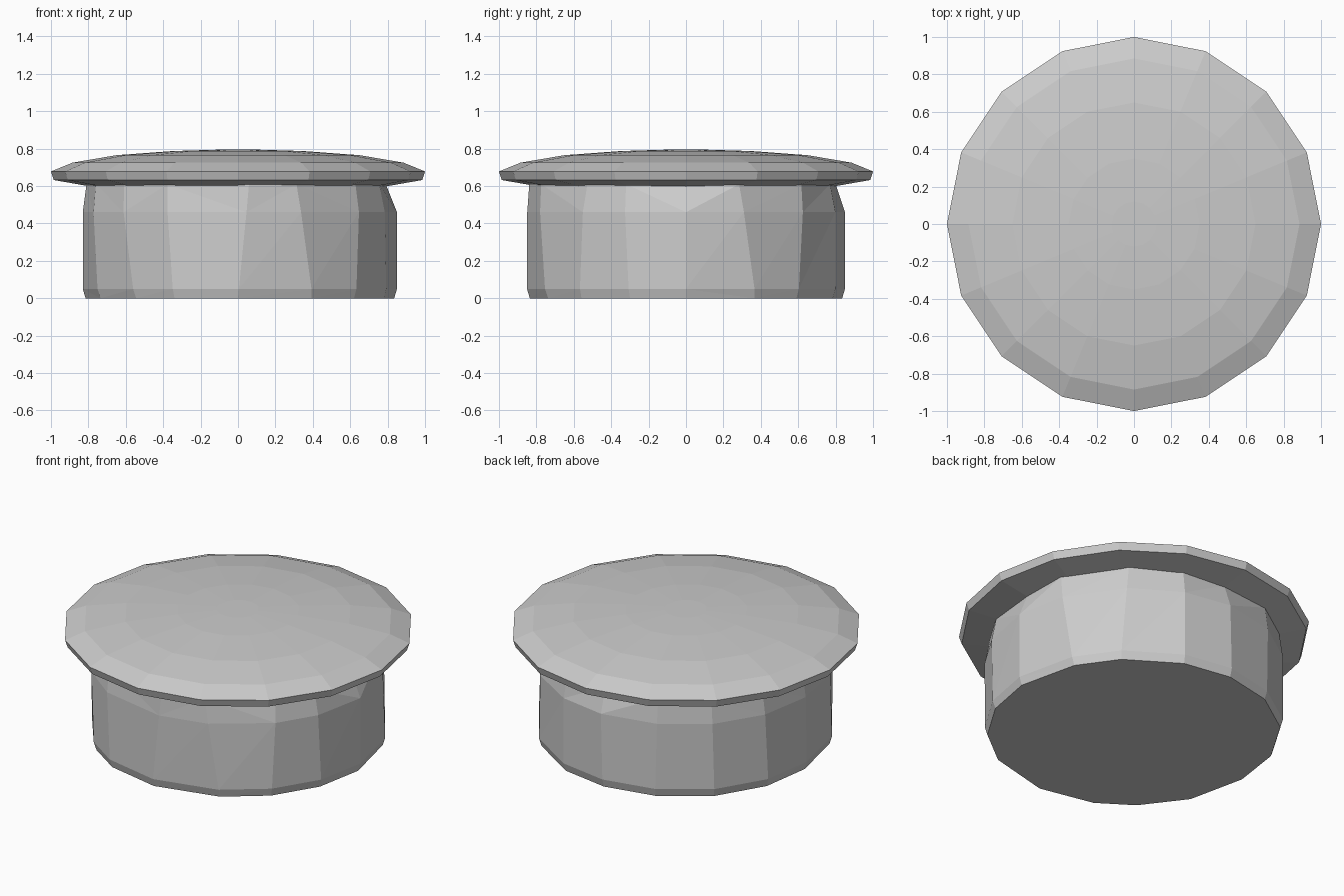
import bpy, bmesh
from math import sin, cos, radians

if "Cube" in bpy.data.objects:
    bpy.data.objects.remove(bpy.data.objects["Cube"])


def ring_solid(name, rings):
    """Skin a stack of equal-length point rings and close both ends."""
    bm = bmesh.new()
    loops = [[bm.verts.new(p) for p in ring] for ring in rings]
    n = len(loops[0])
    for a, b in zip(loops, loops[1:]):
        for i in range(n):
            j = (i + 1) % n
            bm.faces.new((a[i], a[j], b[j], b[i]))
    bm.faces.new(loops[0][::-1])
    bm.faces.new(loops[-1])
    # split twisted wall panels so every facet is flat
    walls = [f for f in bm.faces if len(f.verts) == 4]
    bmesh.ops.connect_verts_nonplanar(bm, angle_limit=0.01, faces=walls)
    bmesh.ops.recalc_face_normals(bm, faces=bm.faces)
    mesh = bpy.data.meshes.new(name)
    bm.to_mesh(mesh)
    bm.free()
    obj = bpy.data.objects.new(name, mesh)
    bpy.context.collection.objects.link(obj)
    return obj


def polar(radius, degrees, z):
    # angle 0 faces the front (-y), increasing towards +x
    t = radians(degrees)
    return (radius * sin(t), -radius * cos(t), z)


# domed lid: sixteen sides, shallow dome and bevelled rim
lid_profile = [(0.79, 0.598), (0.985, 0.632), (1.0, 0.678), (0.885, 0.725),
               (0.65, 0.765), (0.35, 0.787), (0.12, 0.794)]
ring_solid("domed_lid", [[polar(r, i * 22.5, z) for i in range(16)]
                         for r, z in lid_profile])

# hewn base: uneven facets (bottom angle, top angle, shoulder radius, top radius)
sides = [(0, 4, .85, .84), (28, 22, .85, .835), (48, 50, .85, .82),
         (69, 67, .85, .82), (90, 90, .85, .79), (116, 110, .85, .83),
         (135, 138, .85, .83), (160, 160, .85, .82), (181, 180, .85, .80),
         (203, 204, .85, .83), (226, 225, .85, .83), (249, 247, .84, .82),
         (271, 270, .83, .81), (297, 292, .84, .82), (319, 312, .845, .82),
         (336, 333, .85, .83)]
base_rings = []
for z, turn, kind in [(0.0, 0, "foot"), (0.05, 0.08, "wall"),
                      (0.46, 0.77, "wall"), (0.61, 1, "top")]:
    ring = []
    for low, high, wall, top in sides:
        radius = {"foot": wall - 0.015, "wall": wall, "top": top}[kind]
        ring.append(polar(radius, low + (high - low) * turn, z))
    base_rings.append(ring)
ring_solid("hewn_base", base_rings)
